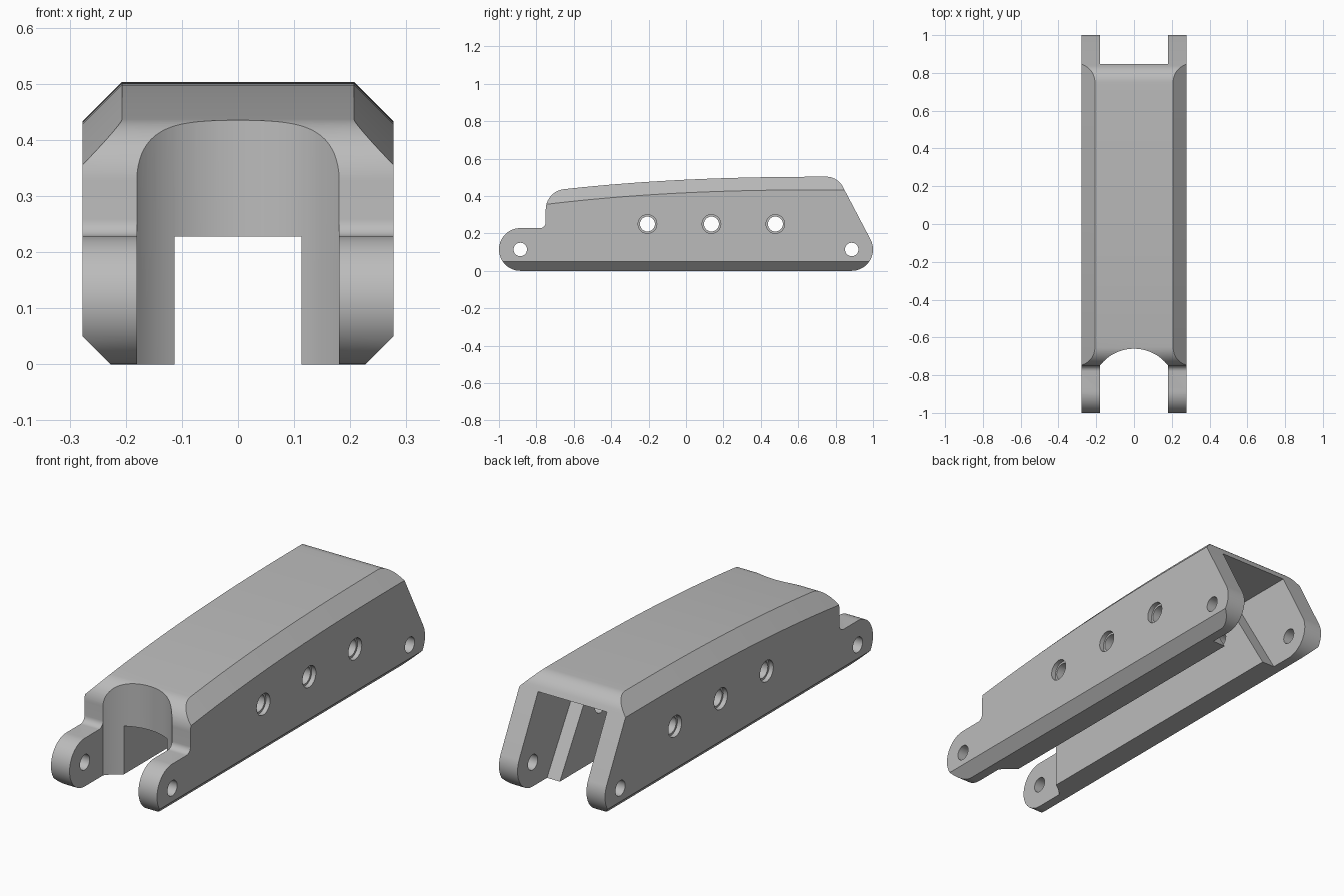
import bpy, bmesh, math

cube = bpy.data.objects.get("Cube")
if cube:
    bpy.data.objects.remove(cube, do_unlink=True)

HALF_W, SLOT_W, CHANNEL_W = 0.277, 0.18, 0.113
PIN_Y, PIN_Z = 0.886, 0.114


def top(y):
    """Height of the crowned top at a given length."""
    return 0.503 - 0.078 * (max(0, 0.8 - y) / 1.55) ** 2.4


def arc(cu, cv, r, start, end, n=16):
    angles = [math.radians(start + (end - start) * i / n) for i in range(n + 1)]
    return [(cu + r * math.cos(a), cv + r * math.sin(a)) for a in angles]


def loft(name, rings):
    """Closed solid through a list of matching 3D rings."""
    bm = bmesh.new()
    loops = [[bm.verts.new(p) for p in ring] for ring in rings]
    n = len(loops[0])
    for a, b in zip(loops, loops[1:]):
        for i in range(n):
            j = (i + 1) % n
            bm.faces.new((a[i], a[j], b[j], b[i]))
    bm.faces.new(loops[0])
    bm.faces.new(loops[-1])
    bmesh.ops.recalc_face_normals(bm, faces=bm.faces)
    mesh = bpy.data.meshes.new(name)
    bm.to_mesh(mesh)
    bm.free()
    obj = bpy.data.objects.new(name, mesh)
    bpy.context.collection.objects.link(obj)
    return obj


def side_prism(name, outline, x0, x1):
    return loft(name, [[(x, y, z) for y, z in outline] for x in (x0, x1)])


def combine(body, cutter, operation="DIFFERENCE"):
    mod = body.modifiers.new("cut", "BOOLEAN")
    mod.operation, mod.object, mod.solver = operation, cutter, "EXACT"
    bpy.context.view_layer.objects.active = body
    bpy.ops.object.modifier_apply(modifier=mod.name)
    bpy.data.objects.remove(cutter, do_unlink=True)


# Side outline: front lug, step, crowned top, sloped rear lug
outline = arc(-PIN_Y, PIN_Z, 0.114, 270, 90, 28)
outline += arc(-0.78, 0.258, 0.03, -90, 0, 8)
outline += arc(-0.64, 0.327, 0.11, 180, 97, 16)
outline += [(-0.6 + 0.05 * i, top(-0.6 + 0.05 * i)) for i in range(27)]
outline += arc(0.75, 0.403, 0.1, 90, 26, 12)
outline += arc(PIN_Y, PIN_Z, 0.114, 26, -90, 20)
body = side_prism("link_body", outline, -0.4, 0.4)


# Chamfered cross-section that follows the crown
def section(y):
    t = top(y)
    half = [(0.225, -0.002), (HALF_W, 0.05), (HALF_W, t - 0.07), (HALF_W - 0.1, t + 0.03)]
    return [(x, y, z) for x, z in half] + [(-x, y, z) for x, z in reversed(half)]


stations = [-1.1] + [-0.9 + 0.05 * i for i in range(35)] + [1.1]
combine(body, loft("section_envelope", [section(y) for y in stations]), "INTERSECT")

# Round-ended slot between the front lugs
edge = math.degrees(math.acos(SLOT_W / 0.226))
slot = [(SLOT_W, -1.2)] + arc(0, -PIN_Y, 0.226, edge, 180 - edge, 32) + [(-SLOT_W, -1.2)]
combine(body, loft("front_slot", [[(x, y, z) for x, y in slot] for z in (-0.1, 0.8)]))

# Narrow central channel with a raised roof behind the front wall
channel = [(-1.2, -0.1), (-1.2, 0.228), (-0.58, 0.228)]
channel += [(-0.58 + 0.1 * i, top(-0.58 + 0.1 * i) - 0.072) for i in range(13)]
channel += [(0.8, 0.431), (0.8, -0.1)]
combine(body, side_prism("channel", channel, -CHANNEL_W, CHANNEL_W))

# Wide rear pocket, leaving sloped ribs in front of it
pocket = [(0.84, -0.1), (0.52, 0.433), (1.2, 0.433), (1.2, -0.1)]
combine(body, side_prism("rear_pocket", pocket, -SLOT_W, SLOT_W))

# Pin holes through both pairs of lugs
for y in (-PIN_Y, PIN_Y):
    ring = arc(y, PIN_Z, 0.036, 0, 360, 32)[:-1]
    combine(body, side_prism("pin_hole", ring, -0.5, 0.5))

# Counterbored side holes
for y in (-0.206, 0.136, 0.478):
    ring = arc(y, 0.25, 0.04, 0, 360, 32)[:-1]
    combine(body, side_prism("side_hole", ring, -0.5, 0.5))
    for side in (-1, 1):
        ring = arc(y, 0.25, 0.05, 0, 360, 32)[:-1]
        combine(body, side_prism("counterbore", ring, side * 0.255, side * 0.5))

# Single grey finish
grey = bpy.data.materials.new("plain_grey")
grey.use_nodes = True
grey.diffuse_color = (0.5, 0.5, 0.5, 1)
grey.node_tree.nodes["Principled BSDF"].inputs["Base Color"].default_value = (0.5, 0.5, 0.5, 1)
body.data.materials.clear()
body.data.materials.append(grey)
for poly in body.data.polygons:
    poly.material_index = 0

bpy.ops.object.select_all(action="DESELECT")
body.select_set(True)
bpy.context.view_layer.objects.active = body
bpy.ops.object.shade_smooth_by_angle(angle=math.radians(25))
